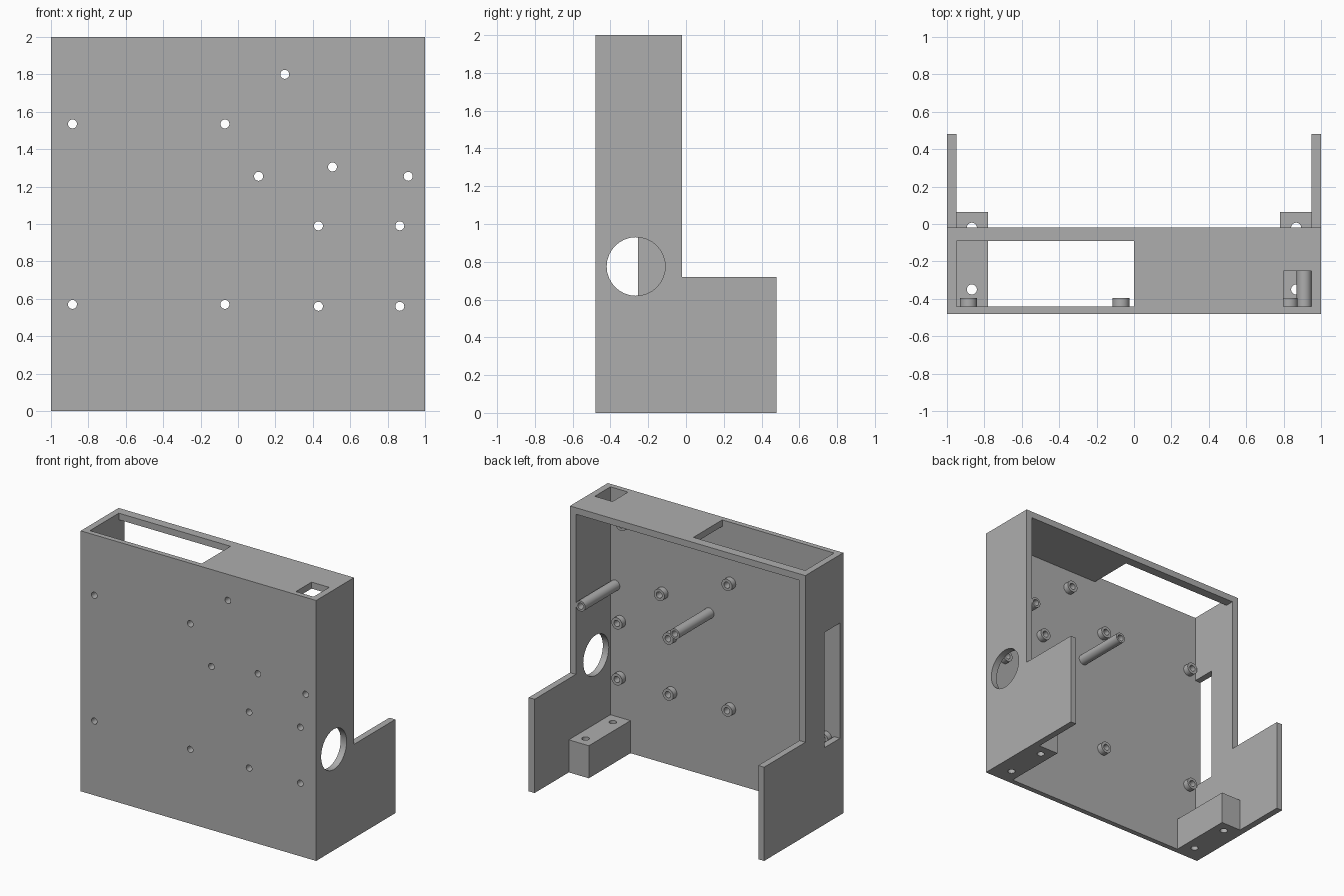
import bpy, bmesh, math
from mathutils import Matrix, Vector

if "Cube" in bpy.data.objects:
    bpy.data.objects.remove(bpy.data.objects["Cube"], do_unlink=True)

grey = bpy.data.materials.new("plain_grey")
grey.use_nodes = True
GREY = (0.42, 0.42, 0.42, 1)
grey.diffuse_color = GREY
grey.node_tree.nodes["Principled BSDF"].inputs["Base Color"].default_value = GREY

FRONT, INNER, BACK, WING = -0.48, -0.44, -0.02, 0.48   # depth levels
WALL = 0.95                                            # inner side of the walls
AXES = {"x": Vector((1, 0, 0)), "y": Vector((0, 1, 0)), "z": Vector((0, 0, 1))}


def finish(name, bm):
    bmesh.ops.recalc_face_normals(bm, faces=bm.faces)
    mesh = bpy.data.meshes.new(name)
    bm.to_mesh(mesh)
    bm.free()
    mesh.materials.append(grey)
    obj = bpy.data.objects.new(name, mesh)
    bpy.context.collection.objects.link(obj)
    return obj


def box(name, xs, ys, zs):
    bm = bmesh.new()
    bmesh.ops.create_cube(bm, size=1)
    for v in bm.verts:
        v.co = [lo + (c + 0.5) * (hi - lo) for c, (lo, hi) in zip(v.co, (xs, ys, zs))]
    return finish(name, bm)


def rod(name, centre, radius, length, axis):
    bm = bmesh.new()
    turn = AXES["z"].rotation_difference(AXES[axis]).to_matrix().to_4x4()
    bmesh.ops.create_cone(bm, cap_ends=True, segments=32, radius1=radius, radius2=radius,
                          depth=length, matrix=Matrix.Translation(centre) @ turn)
    return finish(name, bm)


def select_only(obj):
    bpy.ops.object.select_all(action="DESELECT")
    obj.select_set(True)
    bpy.context.view_layer.objects.active = obj


def cut(obj, cutter):
    cutter.hide_render = True
    mod = obj.modifiers.new("cut", "BOOLEAN")
    mod.operation, mod.solver, mod.object = "DIFFERENCE", "EXACT", cutter
    select_only(obj)
    bpy.ops.object.modifier_apply(modifier=mod.name)
    bpy.data.objects.remove(cutter, do_unlink=True)


def smooth(obj):
    select_only(obj)
    bpy.ops.object.shade_smooth_by_angle(angle=math.radians(30))


# Housing: stepped side profile drawn across the full width, then hollowed
bm = bmesh.new()
profile = [(FRONT, 0), (WING, 0), (WING, 0.72), (BACK, 0.72), (BACK, 2), (FRONT, 2)]
face = bm.faces.new([bm.verts.new((-1, y, z)) for y, z in profile])
grown = bmesh.ops.extrude_face_region(bm, geom=[face])
bmesh.ops.translate(bm, vec=(2, 0, 0), verts=[v for v in grown["geom"] if isinstance(v, bmesh.types.BMVert)])
housing = finish("housing", bm)
cut(housing, box("cavity", (-WALL, WALL), (INNER, 1), (-1, 1.95)))

# Openings in the top and side walls
cut(housing, box("top_window", (-WALL, 0), (INNER, -0.09), (1.9, 2.1)))
cut(housing, box("top_socket", (0.8, WALL), (INNER, -0.25), (1.9, 2.1)))
cut(housing, box("side_slot", (-1.1, -0.9), (INNER, -0.255), (0.59, 1.475)))
cut(housing, rod("side_port", (1, -0.265, 0.775), 0.155, 0.3, "x"))

# Standoffs and long posts, each bored through the front panel
short = [(0.25, 1.8), (0.505, 1.305)]
short += [(x, z) for x in (0.43, 0.865) for z in (0.56, 0.99)]
short += [(x, z) for x in (-0.885, -0.07) for z in (0.57, 1.535)]
long = [(0.11, 1.255), (0.91, 1.255)]
blind = [(0.83, 1.755)]


def standoff(name, x, z, radius, end, through=True):
    bore = 0.024
    mid = (INNER + end) / 2
    tube = rod(name, (x, mid, z), radius, end - INNER, "y")
    cut(tube, rod("bore", (x, mid, z), bore, 1, "y"))
    smooth(tube)
    if through:
        cut(housing, rod("screw_hole", (x, FRONT, z), bore, 0.2, "y"))


for i, (x, z) in enumerate(short):
    standoff(f"standoff_{i + 1}", x, z, 0.045, -0.395)
for i, (x, z) in enumerate(long):
    standoff(f"long_post_{i + 1}", x, z, 0.04, BACK)
for x, z in blind:
    standoff("blind_standoff", x, z, 0.045, -0.395, through=False)
smooth(housing)

# Mounting blocks in the lower corners with two vertical screw holes each
for side, name in ((1, "left_mounting_block"), (-1, "right_mounting_block")):
    block = box(name, sorted((side * 0.78, side * WALL)), (INNER, 0.065), (0, 0.25))
    for y in (-0.35, -0.02):
        cut(block, rod("block_hole", (side * 0.867, y, 0.1), 0.027, 1, "z"))
    smooth(block)
